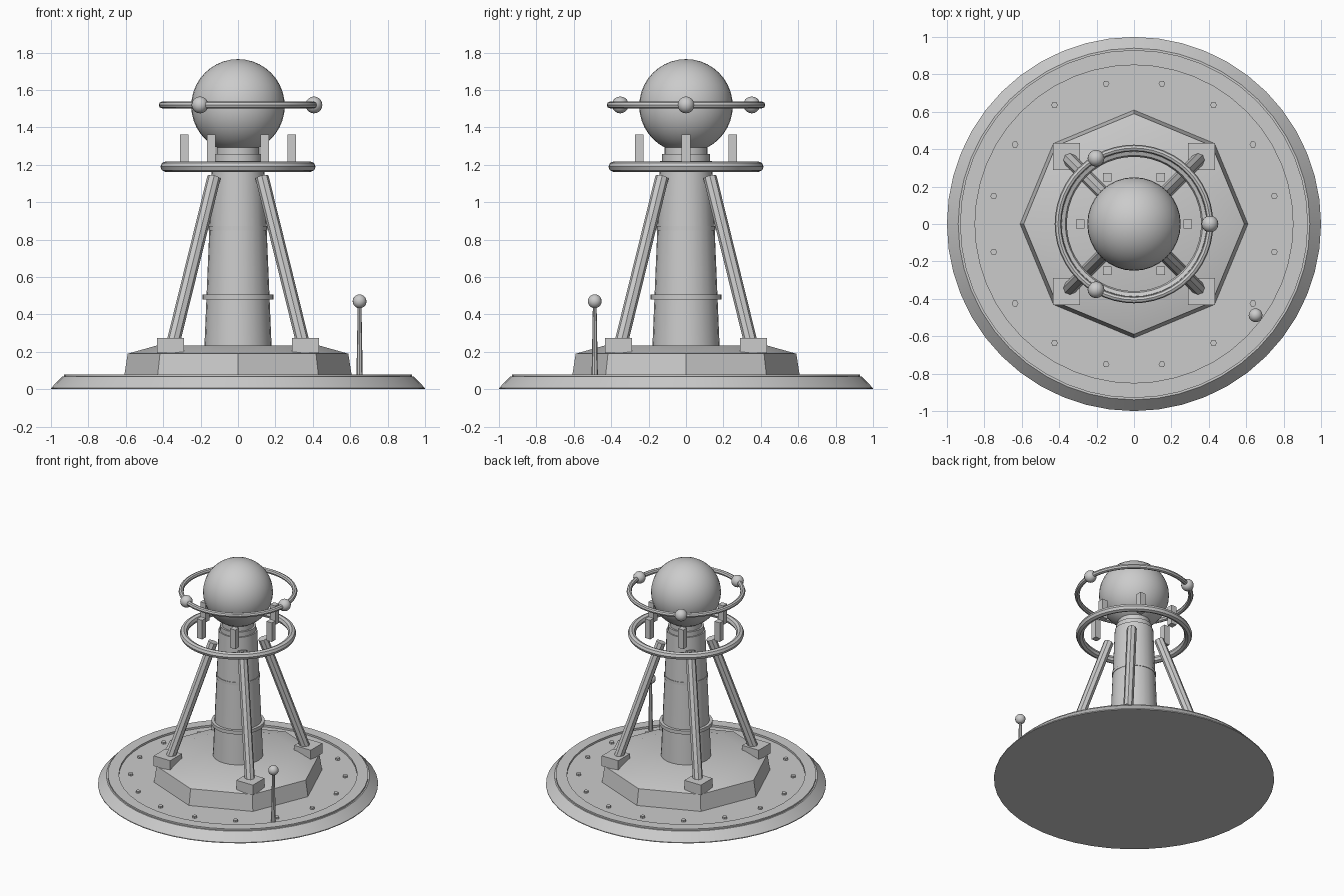
import bpy, bmesh, math
from mathutils import Vector

if "Cube" in bpy.data.objects:
    bpy.data.objects.remove(bpy.data.objects["Cube"])

grey = bpy.data.materials.new("plain grey")
grey.diffuse_color = (0.6, 0.6, 0.6, 1)
grey.use_nodes = True
grey.node_tree.nodes["Principled BSDF"].inputs["Base Color"].default_value = grey.diffuse_color


def finish(name, bm, angle=30):
    """Turn a bmesh into a named grey object, smooth with sharp edges kept."""
    bmesh.ops.recalc_face_normals(bm, faces=bm.faces)
    mesh = bpy.data.meshes.new(name)
    bm.to_mesh(mesh)
    bm.free()
    mesh.materials.append(grey)
    ob = bpy.data.objects.new(name, mesh)
    bpy.context.collection.objects.link(ob)
    bpy.ops.object.select_all(action='DESELECT')
    ob.select_set(True)
    bpy.context.view_layer.objects.active = ob
    bpy.ops.object.shade_smooth_by_angle(angle=math.radians(angle))
    return ob


def lathe(name, profile, sides, at=(0, 0)):
    """Closed solid turned around z from (radius, height) points."""
    bm = bmesh.new()
    rings = [[bm.verts.new((at[0] + r * math.cos(math.tau * i / sides),
                            at[1] + r * math.sin(math.tau * i / sides), z))
              for i in range(sides)] for r, z in profile]
    for a, b in zip(rings, rings[1:]):
        for i in range(sides):
            j = (i + 1) % sides
            bm.faces.new((a[i], a[j], b[j], b[i]))
    bm.faces.new(rings[0][::-1])
    bm.faces.new(rings[-1])
    return finish(name, bm)


def ball(name, at, r, u=16, v=10):
    bm = bmesh.new()
    bmesh.ops.create_uvsphere(bm, u_segments=u, v_segments=v, radius=r)
    bmesh.ops.translate(bm, vec=at, verts=bm.verts)
    return finish(name, bm, 40)


def box(name, at, size):
    bm = bmesh.new()
    bmesh.ops.create_cube(bm, size=1)
    bmesh.ops.scale(bm, vec=size, verts=bm.verts)
    bmesh.ops.translate(bm, vec=at, verts=bm.verts)
    return finish(name, bm)


def rod(name, a, b, r, sides):
    a, b = Vector(a), Vector(b)
    bm = bmesh.new()
    bmesh.ops.create_cone(bm, cap_ends=True, segments=sides, radius1=r,
                          radius2=r, depth=(b - a).length)
    bm.transform((b - a).to_track_quat('Z', 'Y').to_matrix().to_4x4())
    bmesh.ops.translate(bm, vec=(a + b) / 2, verts=bm.verts)
    return finish(name, bm)


def hoop(name, z, major, minor):
    bpy.ops.mesh.primitive_torus_add(location=(0, 0, z), major_radius=major,
                                     minor_radius=minor, major_segments=48,
                                     minor_segments=8)
    ob = bpy.context.object
    ob.name = name
    ob.data.materials.append(grey)
    bpy.ops.object.shade_smooth_by_angle(angle=math.radians(30))


def polar(r, degrees, z):
    a = math.radians(degrees)
    return (r * math.cos(a), r * math.sin(a), z)


# Round base with a raised rim and a shallow sunken deck
lathe("base_disc", [(1, 0), (1, 0.006), (0.94, 0.068), (0.93, 0.068),
                    (0.93, 0.08), (0.85, 0.08), (0.85, 0.065)], 48)
for i in range(16):
    x, y, _ = polar(0.765, 11.25 + 22.5 * i, 0)
    lathe("deck_bolt", [(0.018, 0.06), (0.018, 0.079)], 6, (x, y))

# Eight-sided plinth
lathe("plinth", [(0.61, 0.06), (0.59, 0.19), (0.43, 0.235)], 8)

# Tapered column with bands and stepped neck
lathe("column", [(0.18, 0.22), (0.138, 1.22)], 24)
lathe("lower_band", [(0.19, 0.48), (0.19, 0.507)], 24)
lathe("upper_band", [(0.157, 0.85), (0.157, 0.873)], 24)
lathe("neck", [(0.128, 1.2), (0.128, 1.257), (0.115, 1.257), (0.115, 1.32)], 24)

# Large sphere and the two hoops
ball("top_sphere", (0, 0, 1.515), 0.25, 32, 20)
hoop("lower_hoop", 1.19, 0.387, 0.028)
hoop("upper_hoop", 1.52, 0.406, 0.018)
for i in range(3):
    ball("hoop_ball", polar(0.406, 120 * i, 1.52), 0.045)

# Ring of six upright blocks
for i in range(6):
    box("upright_block", polar(0.288, 60 * i, 1.287), (0.046, 0.046, 0.15))

# Four slanted struts on square feet
for sx in (-1, 1):
    for sy in (-1, 1):
        box("strut_foot", (0.36 * sx, 0.36 * sy, 0.233), (0.144, 0.144, 0.08))
        rod("strut", (0.355 * sx, 0.355 * sy, 0.215),
            (0.128 * sx, 0.128 * sy, 1.135), 0.036, 8)

# Small mast with a ball tip
lathe("mast", [(0.017, 0.06), (0.01, 0.45)], 8, (0.65, -0.488))
ball("mast_ball", (0.65, -0.488, 0.47), 0.037)
